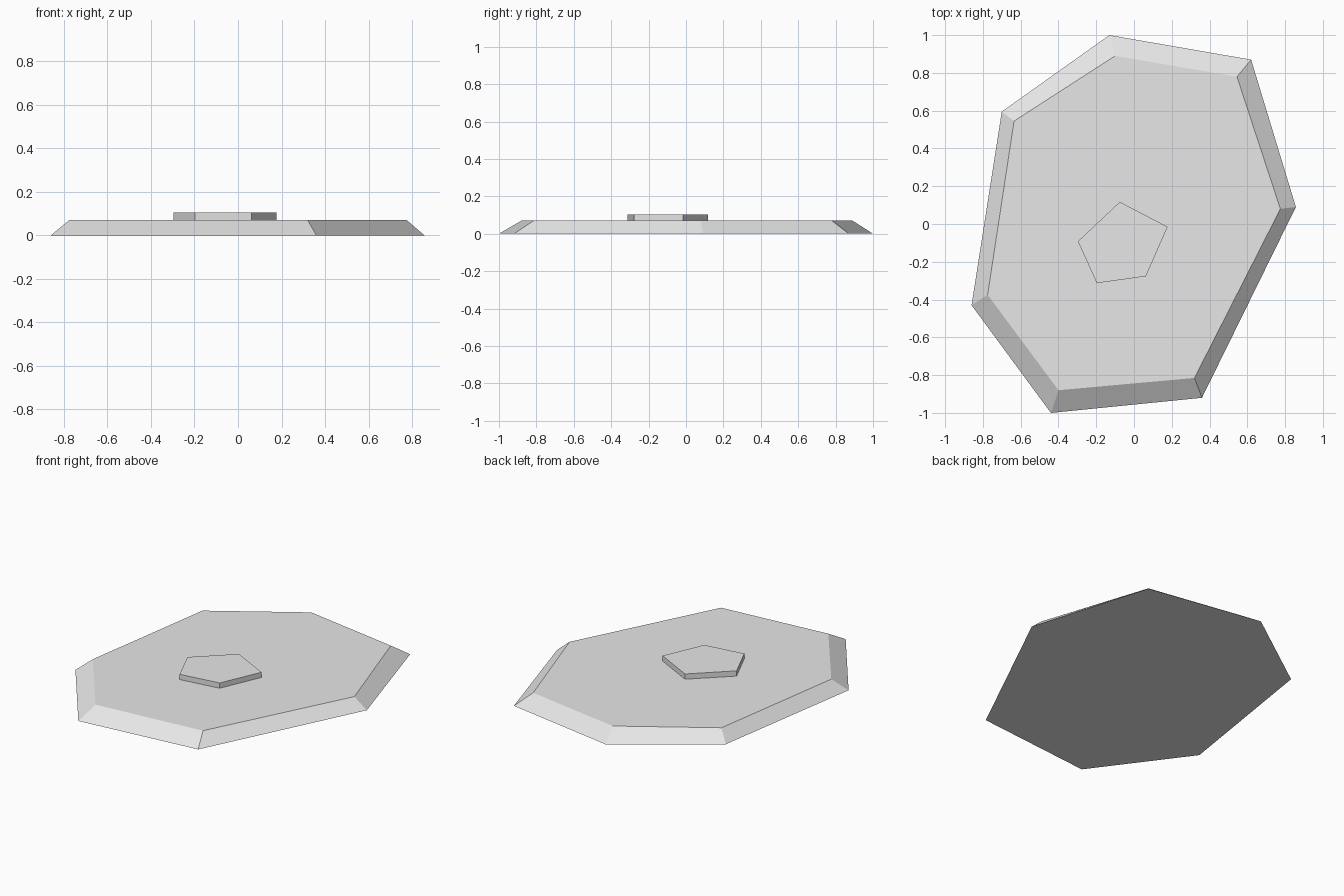
import bpy
import bmesh

cube = bpy.data.objects.get("Cube")
if cube:
    bpy.data.objects.remove(cube, do_unlink=True)

# Single plain stone colour
stone = bpy.data.materials.new("light_grey_stone")
stone.use_nodes = True
colour = (0.8, 0.8, 0.8, 1.0)
stone.diffuse_color = colour
stone.node_tree.nodes["Principled BSDF"].inputs["Base Color"].default_value = colour


def slab(name, lower, upper, z0, z1):
    """Closed flat-faced slab between two matching outlines."""
    bm = bmesh.new()
    bottom = [bm.verts.new((x, y, z0)) for x, y in lower]
    top = [bm.verts.new((x, y, z1)) for x, y in upper]
    bm.faces.new(bottom)
    bm.faces.new(top)
    n = len(bottom)
    for i in range(n):
        j = (i + 1) % n
        bm.faces.new((bottom[i], bottom[j], top[j], top[i]))
    bmesh.ops.recalc_face_normals(bm, faces=bm.faces)
    mesh = bpy.data.meshes.new(name)
    bm.to_mesh(mesh)
    bm.free()
    mesh.materials.append(stone)
    obj = bpy.data.objects.new(name, mesh)
    bpy.context.collection.objects.link(obj)
    return obj


# Wide irregular seven-sided base with sloping rim
base_foot = [(-0.13, 1.0), (0.62, 0.87), (0.857, 0.09), (0.36, -0.92),
             (-0.44, -1.0), (-0.86, -0.43), (-0.7, 0.595)]
base_top = [(-0.1, 0.89), (0.545, 0.78), (0.775, 0.08), (0.32, -0.815),
            (-0.4, -0.88), (-0.775, -0.375), (-0.635, 0.545)]
slab("stone_base", base_foot, base_top, 0.0, 0.07)

# Small straight-sided five-sided slab resting on the base
pentagon = [(-0.075, 0.117), (0.178, -0.015), (0.063, -0.277),
            (-0.197, -0.313), (-0.297, -0.092)]
slab("small_top_slab", pentagon, pentagon, 0.07, 0.104)
